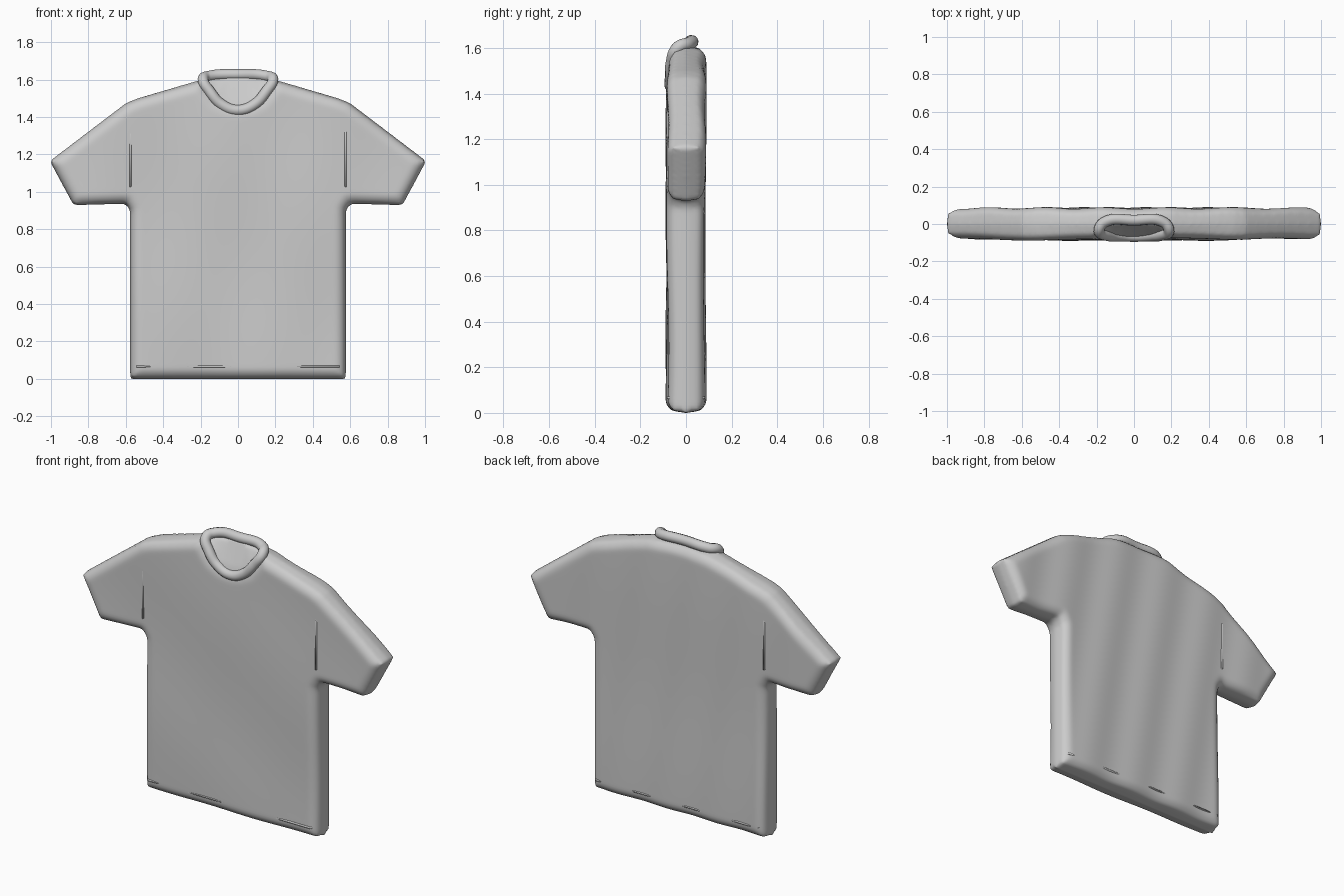
import bpy, bmesh
from math import sin, exp
from mathutils import Vector

if "Cube" in bpy.data.objects:
    bpy.data.objects.remove(bpy.data.objects["Cube"])

# Right half of the outline (x, z), hem to neck, and the neckline (x, front z, back z)
HALF = [(0.578, 0.0), (0.578, 0.9), (0.6, 0.935), (0.88, 0.927), (1.008, 1.165), (0.6, 1.475), (0.54, 1.5)]
NECK = [(0.2, 1.595, 1.60), (0.16, 1.53, 1.605), (0.12, 1.485, 1.607), (0.06, 1.455, 1.61)]
# Layers through the thickness: (y, inset)
LAYERS = [(-0.083, 0.042), (-0.058, 0.01), (0, 0), (0.058, 0.01), (0.083, 0.042)]


def outline(y):
    t = min(1, max(0, (y + 0.083) / 0.083))
    right = HALF + [(x, f + (b - f) * t) for x, f, b in NECK]
    centre = [(0, 1.447 + (1.61 - 1.447) * t)]
    pts = right + centre + [(-x, z) for x, z in reversed(right)]
    return [Vector(p) for p in pts]


def inset(pts, d):
    out = []
    for i, p in enumerate(pts):
        a = (p - pts[i - 1]).normalized()
        b = (pts[(i + 1) % len(pts)] - p).normalized()
        na, nb = Vector((-a.y, a.x)), Vector((-b.y, b.x))
        out.append(p + (na + nb) * d / max(0.4, 1 + na.dot(nb)))
    return out


def smooth(obj):
    bpy.context.view_layer.objects.active = obj
    obj.select_set(True)
    bpy.ops.object.shade_smooth()
    obj.select_set(False)


# Shirt body: rounded slab of stacked outlines
bm = bmesh.new()
loops = []
for y, d in LAYERS:
    loops.append([bm.verts.new((p.x, y, p.y)) for p in inset(outline(y), d)])
n = len(loops[0])
for a, b in zip(loops, loops[1:]):
    for i in range(n):
        j = (i + 1) % n
        bm.faces.new((a[i], b[i], b[j], a[j]))
bm.faces.new(loops[0])
bm.faces.new(loops[-1][::-1])
bmesh.ops.recalc_face_normals(bm, faces=bm.faces)
bmesh.ops.triangulate(bm, faces=bm.faces)
mesh = bpy.data.meshes.new("shirt_body")
bm.to_mesh(mesh)
bm.free()
body = bpy.data.objects.new("shirt_body", mesh)
bpy.context.collection.objects.link(body)
bpy.context.view_layer.objects.active = body
rm = body.modifiers.new("remesh", 'REMESH')
rm.mode = 'VOXEL'
rm.voxel_size = 0.014
sm = body.modifiers.new("soften", 'SMOOTH')
sm.factor = 0.5
sm.iterations = 5
for name in ("remesh", "soften"):
    bpy.ops.object.modifier_apply(modifier=name)

# Soft cloth folds on the front and back
low = min(v.co.z for v in body.data.vertices)
for v in body.data.vertices:
    x, y, z = v.co
    k = max(-1, min(1, y / 0.06))
    if y < 0:
        wave = sin(11 * x - 3 * z) * 0.5 + sin(6 * z + 4 * x + 1) * 0.5
    else:
        wave = sin(19 * x + 3 * z) * 0.6 + sin(5 * z + 1) * 0.4
    v.co.y += 0.007 * k * wave
    v.co.z -= low * exp(-z * 4)
smooth(body)


def tube(name, points, radius, kind='BEZIER'):
    cu = bpy.data.curves.new(name, 'CURVE')
    cu.dimensions = '3D'
    cu.bevel_depth = radius
    cu.bevel_resolution = 4
    cu.resolution_u = 10
    sp = cu.splines.new(kind)
    if kind == 'BEZIER':
        sp.bezier_points.add(len(points) - 1)
        for bp, p in zip(sp.bezier_points, points):
            bp.co = p
            bp.handle_left_type = bp.handle_right_type = 'AUTO'
    else:
        sp.points.add(len(points) - 1)
        for q, p in zip(sp.points, points):
            q.co = (*p, 1)
    sp.use_cyclic_u = True
    obj = bpy.data.objects.new(name, cu)
    bpy.context.collection.objects.link(obj)
    return obj


# Collar: ring low at the front, high at the back
side = [(0.09, -0.064, 1.468), (0.15, -0.06, 1.535), (0.187, -0.035, 1.6), (0.16, 0.008, 1.617)]
tube("collar", [(0, -0.066, 1.436)] + side + [(0, 0.02, 1.627)]
     + [(-x, y, z) for x, y, z in reversed(side)], 0.029)

# Hem stitch and armhole seams, barely breaking the surface
tube("hem_seam", [(-0.54, -0.08, 0.066), (0.54, -0.08, 0.066), (0.54, 0.08, 0.066), (-0.54, 0.08, 0.066)], 0.006, 'POLY')
for s, label in ((-1, "left"), (1, "right")):
    tube(label + "_armhole_seam", [(s * 0.575, -0.081, 1.03), (s * 0.575, -0.081, 1.31), (s * 0.56, -0.03, 1.478),
                                   (s * 0.56, 0.03, 1.478), (s * 0.575, 0.081, 1.31), (s * 0.575, 0.081, 1.03)], 0.006, 'POLY')
